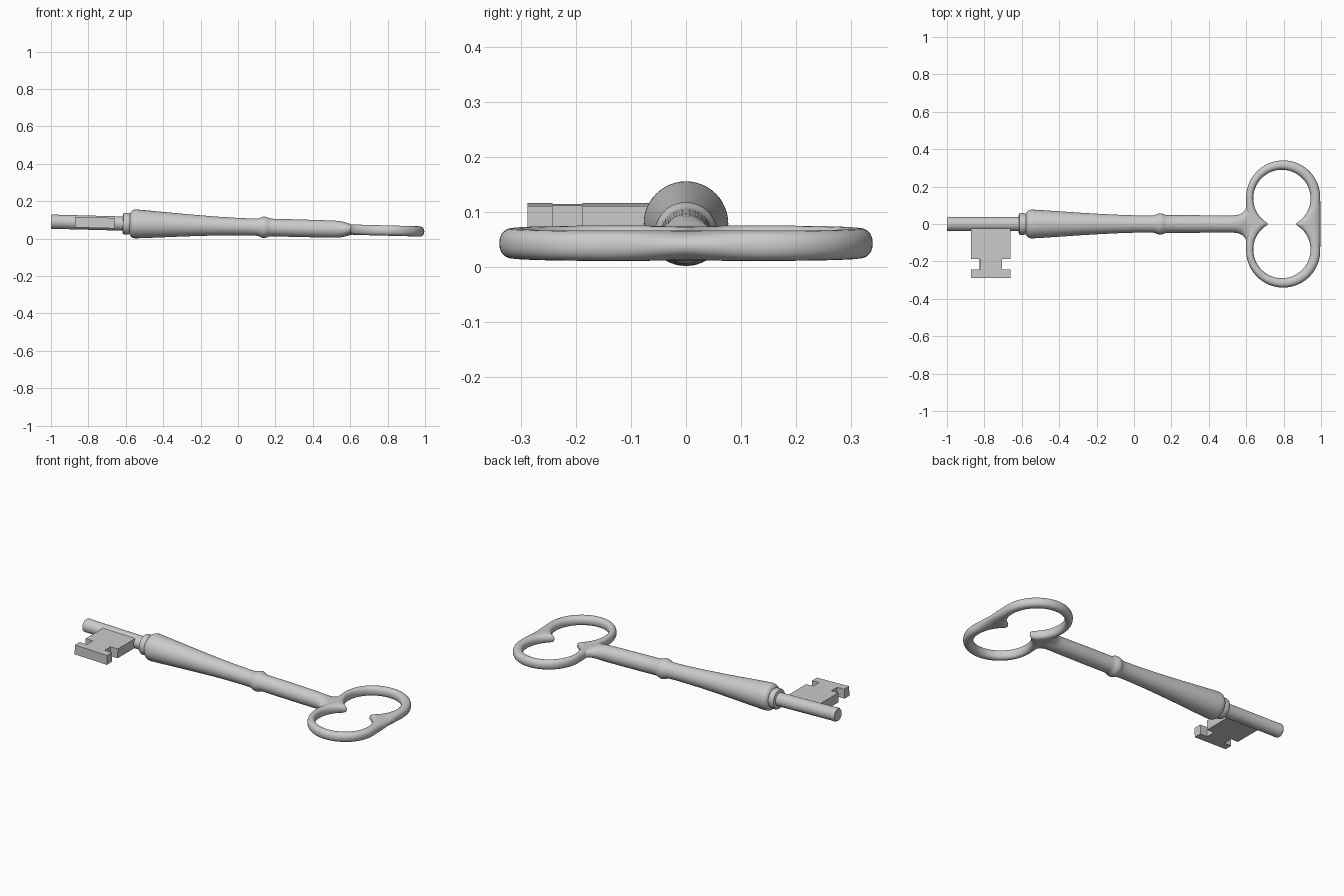
import bpy, bmesh
from math import sin, cos, pi, radians, copysign, atan

if "Cube" in bpy.data.objects:
    bpy.data.objects.remove(bpy.data.objects["Cube"])

TILT = atan(0.0265)   # the key lies resting at a slight slope
LIFT = 0.064
SIDES = 48


def finish(name, bm, angle=35):
    bmesh.ops.recalc_face_normals(bm, faces=bm.faces)
    mesh = bpy.data.meshes.new(name)
    bm.to_mesh(mesh)
    bm.free()
    ob = bpy.data.objects.new(name, mesh)
    bpy.context.collection.objects.link(ob)
    ob.location.z = LIFT
    ob.rotation_euler.y = TILT
    bpy.ops.object.select_all(action='DESELECT')
    ob.select_set(True)
    bpy.context.view_layer.objects.active = ob
    bpy.ops.object.shade_smooth_by_angle(angle=radians(angle))
    return ob


def skin(bm, rings, closed=False):
    rows = [[bm.verts.new(p) for p in ring] for ring in rings]
    n = len(rows[0])
    pairs = list(zip(rows, rows[1:]))
    if closed:
        pairs.append((rows[-1], rows[0]))
    else:
        bm.faces.new(rows[0])
        bm.faces.new(rows[-1])
    for a, b in pairs:
        for i in range(n):
            j = (i + 1) % n
            bm.faces.new((a[i], a[j], b[j], b[i]))


# lofted part along x from (x, half width, half height) sections
def loft(name, sections):
    bm = bmesh.new()
    skin(bm, [[(x, ry * cos(2 * pi * i / SIDES), rz * sin(2 * pi * i / SIDES))
               for i in range(SIDES)] for x, ry, rz in sections])
    return finish(name, bm)


# round pin with a slightly chamfered tip
loft("pin", [(x, r, r) for x, r in
             [(-1, .035), (-.995, .038), (-.985, .039), (-.98, .038), (-.57, .038)]])

# collar behind the pin
loft("collar", [(x, r, r) for x, r in
                [(-.616, .05), (-.614, .055), (-.608, .058), (-.59, .058),
                 (-.583, .057), (-.578, .054), (-.56, .054)]])

# tapered stem, small ring, and flared neck that meets the bow
stem = [(-.579, .054), (-.576, .062), (-.569, .07), (-.56, .075), (-.55, .077),
        (-.535, .0765), (-.5, .0745), (-.4, .068), (-.3, .061), (-.2, .055),
        (-.1, .050), (0, .0465), (.06, .0455), (.10, .046), (.112, .048),
        (.122, .053), (.132, .0565), (.14, .0575), (.148, .0565), (.158, .053),
        (.168, .0485), (.18, .047), (.3, .047), (.42, .0465)]
neck = [(.5, .0455, .046), (.53, .046, .045), (.55, .048, .043), (.565, .052, .040),
        (.58, .060, .036), (.59, .070, .033), (.598, .083, .030), (.604, .097, .028),
        (.61, .108, .027), (.62, .115, .026), (.63, .10, .025), (.65, .05, .024)]
loft("stem", [(x, r, r) for x, r in stem] + neck)


# bow: cross-sections swept between an outer oval and a two-circle opening
def bow_half():
    ix, iy, ir = .791, .137, .153
    ox, oy, orad = .798, .142, .198
    low = 63.5
    out = []
    steps = 72
    for k in range(steps + 1):
        a = -low + (180 + 2 * low) * k / steps
        t = radians(a)
        inner = [ix + ir * cos(t), iy + ir * sin(t)]
        if 0 <= a <= 180:
            outer = (ox + orad * cos(t), oy + orad * sin(t))
        else:
            over = -a if a < 0 else a - 180
            outer = (ox + copysign(orad + .001 * over / low, cos(t)), oy * (1 - over / low))
        if k in (0, steps):      # blunt the inward points
            inner = [ix + copysign(.075, cos(t)), 0]
        out.append((outer, inner))
    return out


half = bow_half()
path = half + [((o[0], -o[1]), (i[0], -i[1])) for o, i in reversed(half[1:-1])]
bm = bmesh.new()
rings = []
for o, i in path:
    ring = []
    for k in range(20):
        t = 2 * pi * k / 20
        u = copysign(abs(cos(t)) ** .88, cos(t))
        v = copysign(abs(sin(t)) ** .88, sin(t))
        ring.append(((o[0] + i[0]) / 2 + u * (o[0] - i[0]) / 2,
                     (o[1] + i[1]) / 2 + u * (o[1] - i[1]) / 2, .0275 * v))
    rings.append(ring)
skin(bm, rings, closed=True)
finish("bow", bm, 60)

# flat bit with a notch on each side
bm = bmesh.new()
outline = [(-.872, 0), (-.872, -.188), (-.825, -.188), (-.825, -.243), (-.872, -.243),
           (-.872, -.289), (-.66, -.289), (-.66, -.243), (-.707, -.243),
           (-.707, -.188), (-.66, -.188), (-.66, 0)]
face = bm.faces.new([bm.verts.new((x, y, -.027)) for x, y in outline])
top = bmesh.ops.extrude_face_region(bm, geom=[face])["geom"]
bmesh.ops.translate(bm, vec=(0, 0, .056),
                    verts=[v for v in top if isinstance(v, bmesh.types.BMVert)])
finish("bit", bm)
